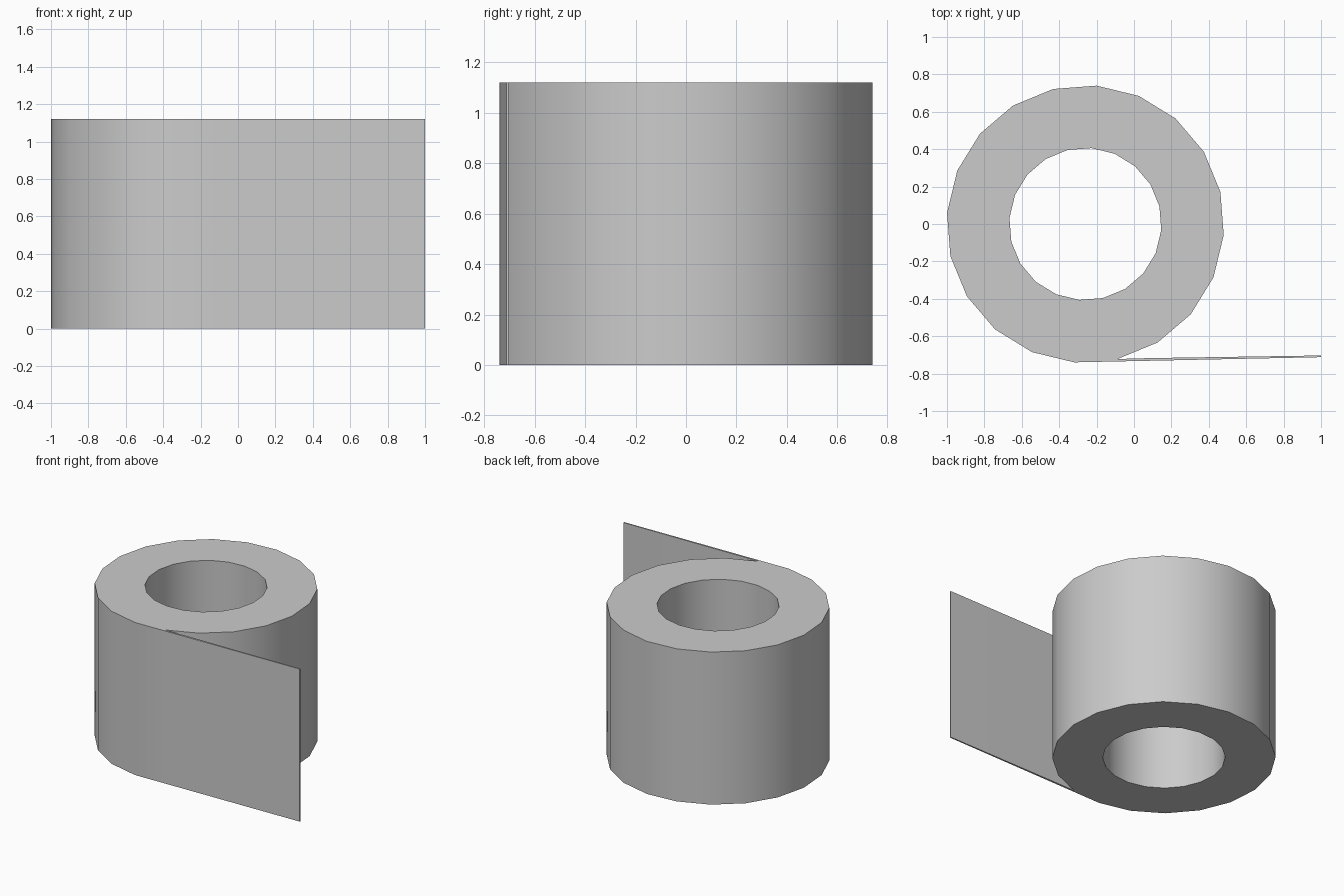
import bpy, bmesh, math

if "Cube" in bpy.data.objects:
    bpy.data.objects.remove(bpy.data.objects["Cube"])

SIDES, HEIGHT, CENTRE_X = 20, 1.12, -0.26
OFFSET = math.radians(-4.6)

bm = bmesh.new()


def ring(radius):
    angles = [OFFSET + 2 * math.pi * i / SIDES for i in range(SIDES)]
    return [bm.verts.new((CENTRE_X + radius * math.cos(a), radius * math.sin(a), 0))
            for a in angles]


# Wound roll: flat annulus
outer, inner = ring(0.742), ring(0.407)
for i in range(SIDES):
    j = (i + 1) % SIDES
    bm.faces.new((inner[i], outer[i], outer[j], inner[j]))

# Loose end: thin tapering strip leaving the roll at the front
strip = [(-0.10, -0.735), (1.0, -0.712), (1.0, -0.703), (0.08, -0.717)]
bm.faces.new([outer[15]] + [bm.verts.new((x, y, 0)) for x, y in strip] + [outer[16]])

# Extrude the whole profile upwards
result = bmesh.ops.extrude_face_region(bm, geom=bm.faces[:], use_keep_orig=True)
top = [g for g in result["geom"] if isinstance(g, bmesh.types.BMVert)]
bmesh.ops.translate(bm, verts=top, vec=(0, 0, HEIGHT))
bmesh.ops.recalc_face_normals(bm, faces=bm.faces[:])

mesh = bpy.data.meshes.new("paper_roll")
bm.to_mesh(mesh)
bm.free()
roll = bpy.data.objects.new("paper_roll", mesh)
bpy.context.collection.objects.link(roll)
bpy.context.view_layer.objects.active = roll
roll.select_set(True)
bpy.ops.object.shade_smooth_by_angle(angle=math.radians(30))
